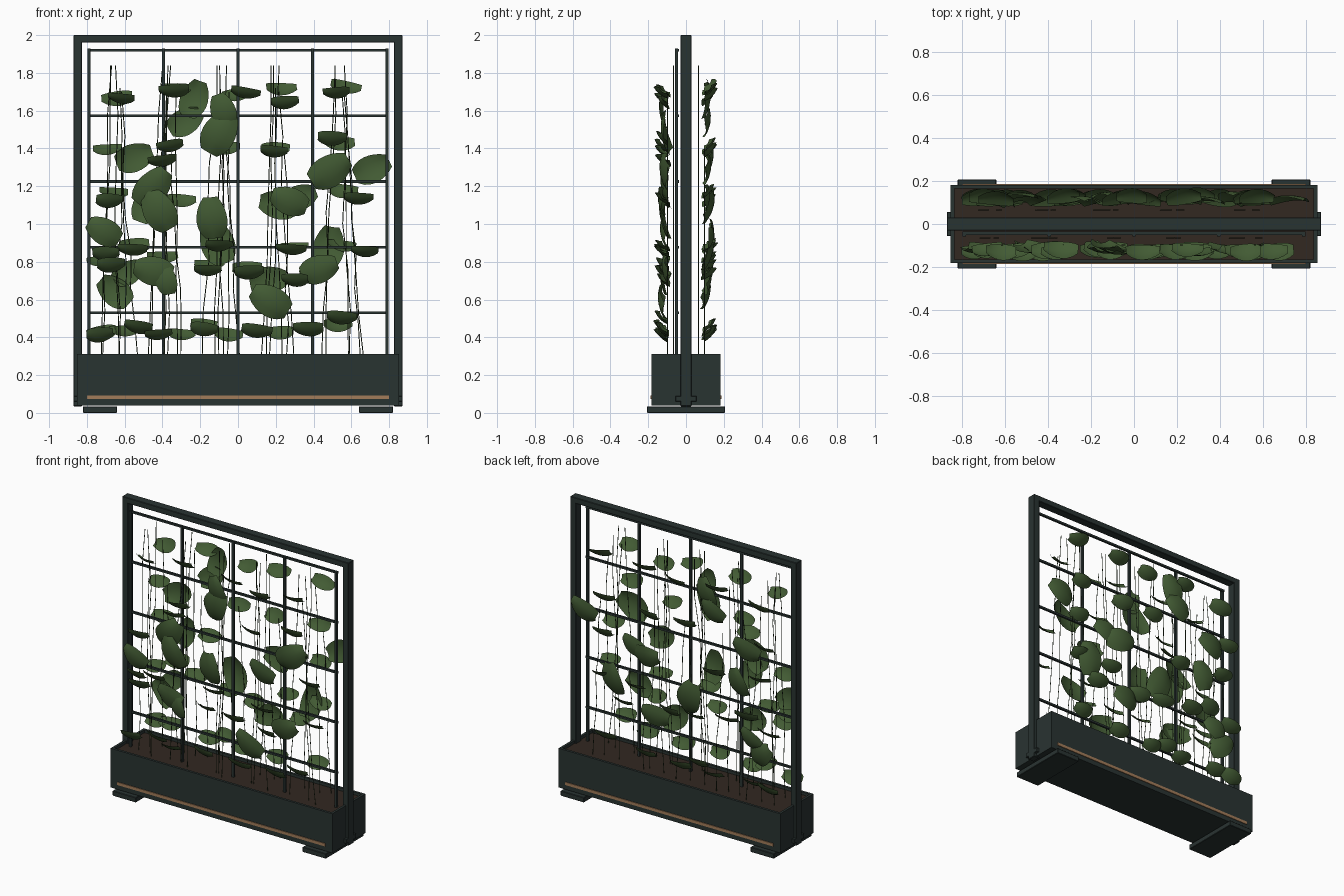
import bpy, bmesh, math, random
from mathutils import Vector, Matrix

if "Cube" in bpy.data.objects:
    bpy.data.objects.remove(bpy.data.objects["Cube"])

random.seed(7)


def material(name, rgb):
    m = bpy.data.materials.new(name)
    m.diffuse_color = (*rgb, 1)
    m.use_nodes = True
    m.node_tree.nodes["Principled BSDF"].inputs["Base Color"].default_value = m.diffuse_color
    return m


METAL = material("dark_metal", (0.022, 0.033, 0.031))
COPPER = material("copper", (0.36, 0.2, 0.10))
SOIL = material("soil", (0.032, 0.021, 0.015))
LEAF = material("leaf_green", (0.055, 0.105, 0.034))
STEM = material("stem_green", (0.03, 0.05, 0.02))


def box(name, x, y, z, mat, bevel=0.0):
    """Box from (min, max) ranges."""
    bm = bmesh.new()
    bmesh.ops.create_cube(bm, size=1)
    for v in bm.verts:
        v.co = [r[0] if c < 0 else r[1] for c, r in zip(v.co, (x, y, z))]
    me = bpy.data.meshes.new(name)
    bm.to_mesh(me)
    bm.free()
    me.materials.append(mat)
    ob = bpy.data.objects.new(name, me)
    bpy.context.collection.objects.link(ob)
    if bevel:
        b = ob.modifiers.new("bevel", 'BEVEL')
        b.width, b.segments = bevel, 1
    return ob


# Planter: floor, four walls, soil
box("planter_floor", (-.85, .85), (-.18, .18), (.04, .06), METAL)
for s, side in ((-1, "front"), (1, "back")):
    box(f"planter_wall_{side}", (-.85, .85), sorted((s * .165, s * .182)), (.04, .312), METAL)
    box(f"copper_strip_{side}", (-.8, .8), sorted((s * .178, s * .187)), (.073, .093), COPPER)
for s, side in ((-1, "left"), (1, "right")):
    box(f"planter_wall_{side}", sorted((s * .835, s * .852)), (-.182, .182), (.04, .312), METAL)
    # Feet, frame posts and their base brackets
    box(f"foot_{side}", sorted((s * .64, s * .82)), (-.207, .207), (0, .035), METAL, .003)
    box(f"post_{side}", sorted((s * .825, s * .87)), (-.03, .03), (.035, 2), METAL, .003)
    box(f"bracket_{side}", sorted((s * .845, s * .87)), (-.055, .055), (.06, .09), METAL, .002)
box("soil", (-.835, .835), (-.165, .165), (.06, .292), SOIL)
box("top_rail", (-.87, .87), (-.03, .03), (1.96, 2), METAL, .003)

# Trellis grid in front of the frame
for i in range(5):
    x, z = -.79 + i * .395, .53 + i * .3475
    box(f"trellis_upright_{i}", (x - .008, x + .008), (-.058, -.042), (.29, 1.93), METAL)
    box(f"trellis_bar_{i}", (-.798, .798), (-.05, -.036), (z - .007, z + .007), METAL)


# Thin climbing stems, three per plant on each side
def stems(name, s):
    cu = bpy.data.curves.new(name, 'CURVE')
    cu.dimensions = '3D'
    cu.bevel_depth, cu.bevel_resolution = .0025, 0
    for cx in (-.63, -.36, -.08, .21, .55):
        for k in range(3):
            y = s * (.065 if k < 2 else .098)
            top = (1.84, 1.84, 1.7)[k] if s < 0 else (1.84, 1.72, 1.4)[k]
            base = cx + (k - 1) * .07 + random.uniform(-.05, .05)
            end = cx + (k - 1) * .025 + random.uniform(-.02, .02)
            sp = cu.splines.new('POLY')
            sp.points.add(6)
            for j, p in enumerate(sp.points):
                t = j / 6
                wob = random.uniform(-.015, .015) if 0 < j < 6 else 0
                p.co = (base + (end - base) * t + wob, y, .285 + (top - .285) * t, 1)
    cu.materials.append(STEM)
    bpy.context.collection.objects.link(bpy.data.objects.new(name, cu))


# One cupped leaf blade, its normal leaning outwards and down by tilt
def leaf(bm, pos, length, width, spin, tilt, s):
    n = Vector((random.uniform(-.15, .15), s * math.cos(tilt), -math.sin(tilt))).normalized()
    d = Vector((math.cos(spin), 0, math.sin(spin)))
    d = (d - n * d.dot(n)).normalized()
    w = n.cross(d)
    m = Matrix((d, w, n)).transposed()
    rows = []
    for i in range(8):
        t = i / 7
        half = .5 * width * (math.sin(math.pi * (.07 + .84 * t) ** .85)) ** .55
        row = []
        for j in range(5):
            a = (j - 2) / 2
            u = (t - .5) * length
            h = -.10 * width * a * a - .10 * length * (2 * t - 1) ** 2 + .05 * width
            row.append(bm.verts.new(Vector(pos) + m @ Vector((u, a * half, h))))
        rows.append(row)
    for r0, r1 in zip(rows, rows[1:]):
        for j in range(4):
            bm.faces.new((r0[j], r1[j], r1[j + 1], r0[j + 1])).smooth = True


def foliage(name, s, small, big):
    bm = bmesh.new()
    for x, z in small:
        spin = random.choice((0, math.pi)) + random.uniform(-.2, .2)
        leaf(bm, (x, s * random.uniform(.122, .138), z), random.uniform(.14, .165),
             random.uniform(.09, .105), spin, random.uniform(.65, .95), s)
    for x, z, size, deg in big:
        leaf(bm, (x, s * random.uniform(.12, .14), z), size, size * .75,
             math.radians(deg), random.uniform(.08, .22), s)
    me = bpy.data.meshes.new(name)
    bm.to_mesh(me)
    bm.free()
    me.materials.append(LEAF)
    bpy.context.collection.objects.link(bpy.data.objects.new(name, me))


stems("stems_front", -1)
stems("stems_back", 1)

# Leaf positions (x, z) for small ones, (x, z, size, angle) for large ones
foliage("leaves_front", -1,
        [(-.62, 1.66), (-.34, 1.7), (.04, 1.69), (.25, 1.64), (.52, 1.69),
         (-.36, 1.41), (.19, 1.38), (.5, 1.45), (-.68, 1.12), (.64, 1.13), (-.4, 1.33),
         (-.7, .84), (-.1, .88), (.28, .86), (.67, .85), (-.56, .86),
         (-.67, .78), (-.16, .75), (.06, .74), (.3, .7),
         (-.73, .41), (-.53, .45), (-.42, .41), (-.18, .44), (.1, .43), (.37, .44), (.55, .5)],
        [(-.1, 1.48, .24, 60), (-.08, 1.6, .18, 110), (-.45, 1.19, .23, 50), (-.42, 1.07, .23, 120),
         (-.14, 1.03, .22, 95), (.49, 1.28, .23, 30), (.27, 1.12, .2, 160), (.17, .59, .22, 150),
         (.43, .76, .2, 20), (-.71, .96, .19, 150), (-.45, .75, .21, 170), (-.38, .7, .15, 100)])
foliage("leaves_back", 1,
        [(-.64, 1.66), (-.33, 1.71), (-.01, 1.68), (.23, 1.71), (.57, 1.72),
         (-.69, 1.39), (-.07, 1.4), (.2, 1.39), (.54, 1.42), (-.66, 1.16), (-.3, 1.12), (.56, 1.17),
         (-.55, .88), (-.72, .8), (.3, .87), (.55, .88), (-.4, .82),
         (-.15, .78), (.05, .76), (.4, .73),
         (-.72, .42), (-.6, .43), (-.3, .41), (-.05, .41), (.22, .42), (-.18, .46), (.53, .46)],
        [(-.23, 1.66, .2, 70), (-.28, 1.54, .19, 30), (-.55, 1.35, .2, 20), (.71, 1.29, .2, 25),
         (.22, 1.1, .21, 170), (.33, 1.14, .18, 20), (-.11, .9, .24, 110), (-.65, .64, .2, 140),
         (.48, .87, .23, 80), (.16, .7, .2, 10), (-.48, 1.1, .2, 70), (-.58, .74, .17, 30)])
